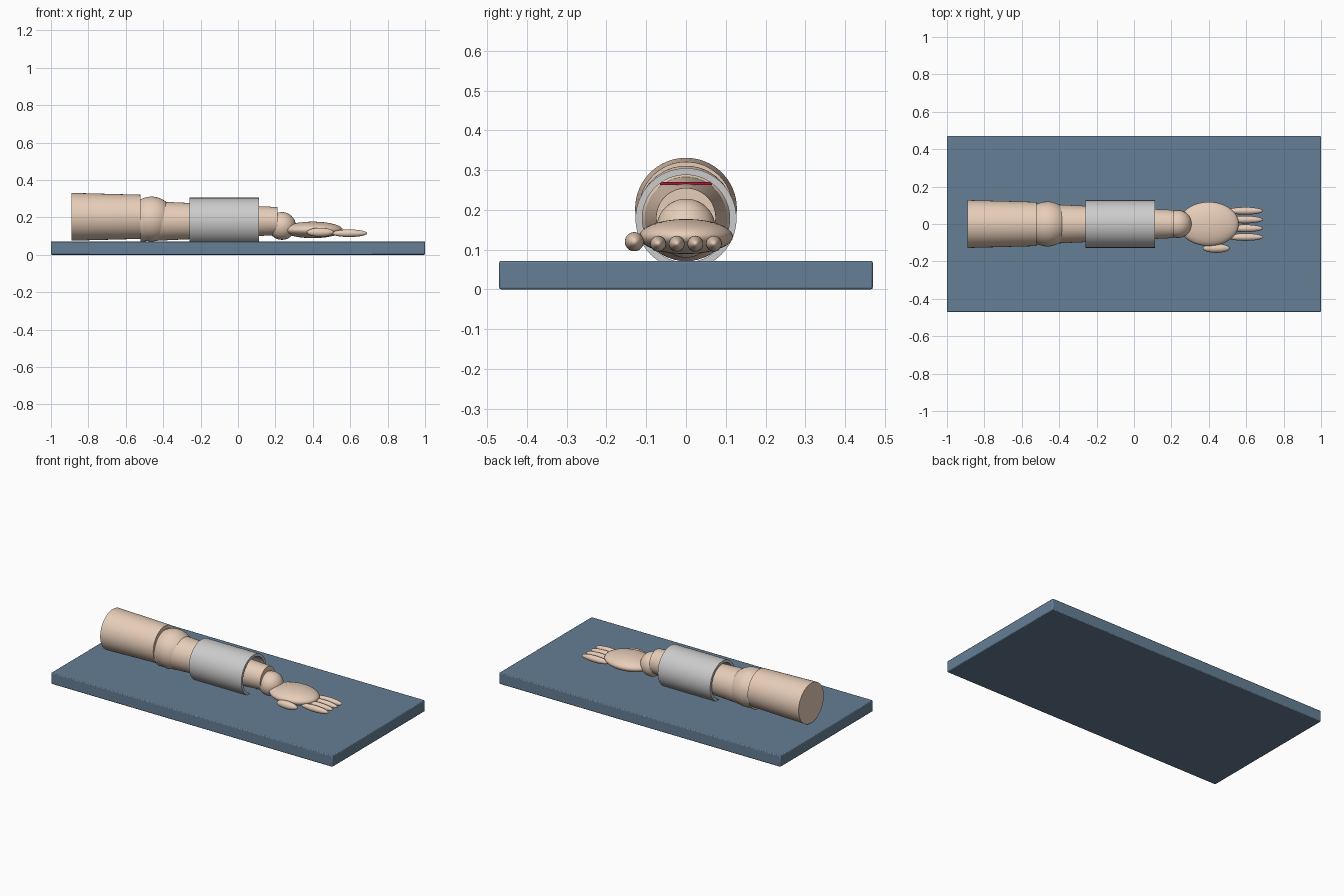
import bpy, math

if "Cube" in bpy.data.objects:
    bpy.data.objects.remove(bpy.data.objects["Cube"])

def material(name, color):
    m = bpy.data.materials.new(name)
    m.diffuse_color = color
    m.use_nodes = True
    m.node_tree.nodes["Principled BSDF"].inputs["Base Color"].default_value = m.diffuse_color
    return m

skin = material("skin", (0.80, 0.61, 0.48, 1))
blue = material("blue_board", (0.13, 0.21, 0.30, 1))
red = material("dark_red", (0.35, 0.01, 0.04, 1))

def finish(name, mat=None, smooth=True):
    o = bpy.context.object
    o.name = name
    if mat:
        o.data.materials.append(mat)
    if smooth:
        bpy.ops.object.transform_apply(location=False, rotation=True, scale=True)
        bpy.ops.object.shade_smooth_by_angle(angle=math.radians(40))
    return o

def box(name, loc, size, mat, bevel=0):
    bpy.ops.mesh.primitive_cube_add(size=1, location=loc)
    o = bpy.context.object
    o.scale = size
    finish(name, mat)
    if bevel:
        b = o.modifiers.new("bevel", 'BEVEL')
        b.width, b.segments = bevel, 2
    return o

def ellipsoid(name, loc, radii):
    bpy.ops.mesh.primitive_uv_sphere_add(segments=48, ring_count=24, radius=1, location=loc)
    bpy.context.object.scale = radii
    return finish(name, skin)

def limb(name, x0, x1, r0, r1, z):
    # tapered cylinder along x
    bpy.ops.mesh.primitive_cone_add(vertices=64, radius1=r0, radius2=r1, depth=x1 - x0,
                                    location=((x0 + x1) / 2, 0, z), rotation=(0, math.pi / 2, 0))
    return finish(name, skin)

# Padded board
box("board", (0, 0, 0.036), (2, 0.94, 0.072), blue, 0.005)

# Arm
limb("upper_arm", -0.89, -0.52, 0.128, 0.118, 0.203)
ellipsoid("elbow", (-0.462, 0, 0.191), (0.12, 0.12, 0.12))
limb("forearm", -0.52, 0.21, 0.109, 0.075, 0.18)
ellipsoid("wrist", (0.235, 0, 0.154), (0.074, 0.074, 0.074))

# Hand
ellipsoid("palm", (0.40, 0, 0.133), (0.16, 0.118, 0.044))
for i in range(4):
    ellipsoid(f"finger_{i + 1}", (0.595, -0.07 + i * 0.0467, 0.115), (0.095, 0.02, 0.02))
ellipsoid("thumb", (0.44, -0.13, 0.12), (0.072, 0.024, 0.024))

# Cuff sleeve: open tube with wall thickness, revolved from a profile
n = 64
profile = [(-0.26, 0.127), (0.112, 0.127), (0.112, 0.11), (-0.26, 0.11)]
verts, faces = [], []
for i in range(n):
    a = 2 * math.pi * i / n
    verts += [(x, r * math.cos(a), 0.178 + r * math.sin(a)) for x, r in profile]
    for k in range(4):
        j = (i + 1) % n
        faces.append((i * 4 + k, i * 4 + (k + 1) % 4, j * 4 + (k + 1) % 4, j * 4 + k))
me = bpy.data.meshes.new("cuff")
me.from_pydata(verts, [], faces)
cuff = bpy.data.objects.new("cuff", me)
bpy.context.collection.objects.link(cuff)
bpy.ops.object.select_all(action='DESELECT')
cuff.select_set(True)
bpy.context.view_layer.objects.active = cuff
bpy.ops.object.mode_set(mode='EDIT')
bpy.ops.mesh.select_all(action='SELECT')
bpy.ops.mesh.normals_make_consistent(inside=False)
bpy.ops.object.mode_set(mode='OBJECT')
finish("cuff")

# Thin pad tucked between the cuff and the forearm
box("inner_pad", (-0.07, 0, 0.266), (0.14, 0.13, 0.008), red)
